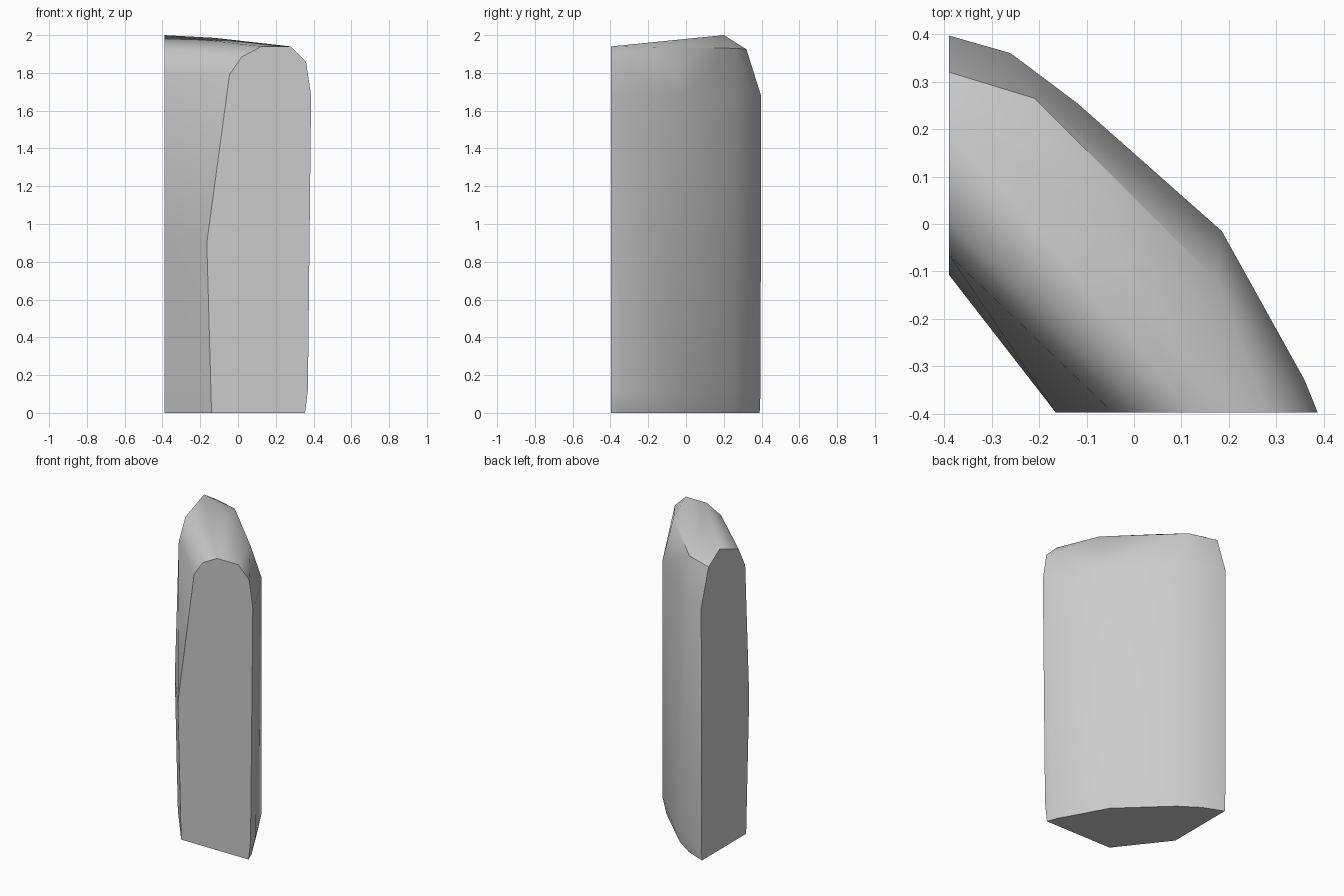
import bpy, bmesh, math

cube = bpy.data.objects.get("Cube")
if cube:
    bpy.data.objects.remove(cube, do_unlink=True)

stone = bpy.data.materials.new("plain grey")
stone.use_nodes = True
grey = (0.6, 0.6, 0.6, 1)
stone.diffuse_color = grey
stone.node_tree.nodes["Principled BSDF"].inputs["Base Color"].default_value = grey

# Flat cut ends: (across, height) outlines
front_end = [(-0.14, 0), (-0.165, 0.9), (-0.045, 1.79), (0.02, 1.885), (0.125, 1.94),
             (0.28, 1.94), (0.36, 1.86), (0.387, 1.68), (0.37, 0.12), (0.355, 0)]
side_end = [(-0.075, 0), (-0.107, 0.9), (-0.065, 1.79), (0.005, 1.925), (0.2, 2),
            (0.32, 1.925), (0.397, 1.68), (0.395, 0.12), (0.39, 0)]
points = [(x, -0.397, z) for x, z in front_end] + [(-0.39, y, z) for y, z in side_end]

# Curved outer wall, shoulder ring and base ring between the ends
bulge = [(-0.26, 0.36), (-0.12, 0.255), (0.185, -0.015), (0.36, -0.33)]
points += [(x, y, z) for x, y in bulge for z in (0.12, 1.68)]
points += [(-0.21, 0.265, 1.93), (0.175, -0.12, 1.935), (-0.12, 0.05, 1.985)]
points += [(-0.255, 0.335, 0), (-0.13, 0.25, 0), (0.165, -0.03, 0), (0.33, -0.33, 0)]

# Solid wall segment wrapped around the outlines
bm = bmesh.new()
for p in points:
    bm.verts.new(p)
result = bmesh.ops.convex_hull(bm, input=bm.verts)
loose = [v for v in bm.verts if not v.link_faces]
bmesh.ops.delete(bm, geom=loose, context='VERTS')
bmesh.ops.dissolve_limit(bm, angle_limit=math.radians(1), verts=bm.verts, edges=bm.edges)
bmesh.ops.recalc_face_normals(bm, faces=bm.faces)
mesh = bpy.data.meshes.new("curved_wall_segment")
bm.to_mesh(mesh)
bm.free()
mesh.materials.append(stone)
wall = bpy.data.objects.new("curved_wall_segment", mesh)
bpy.context.collection.objects.link(wall)

# Soft rounding with crisp cut ends
bpy.ops.object.select_all(action='DESELECT')
wall.select_set(True)
bpy.context.view_layer.objects.active = wall
bpy.ops.object.shade_smooth_by_angle(angle=math.radians(35))
